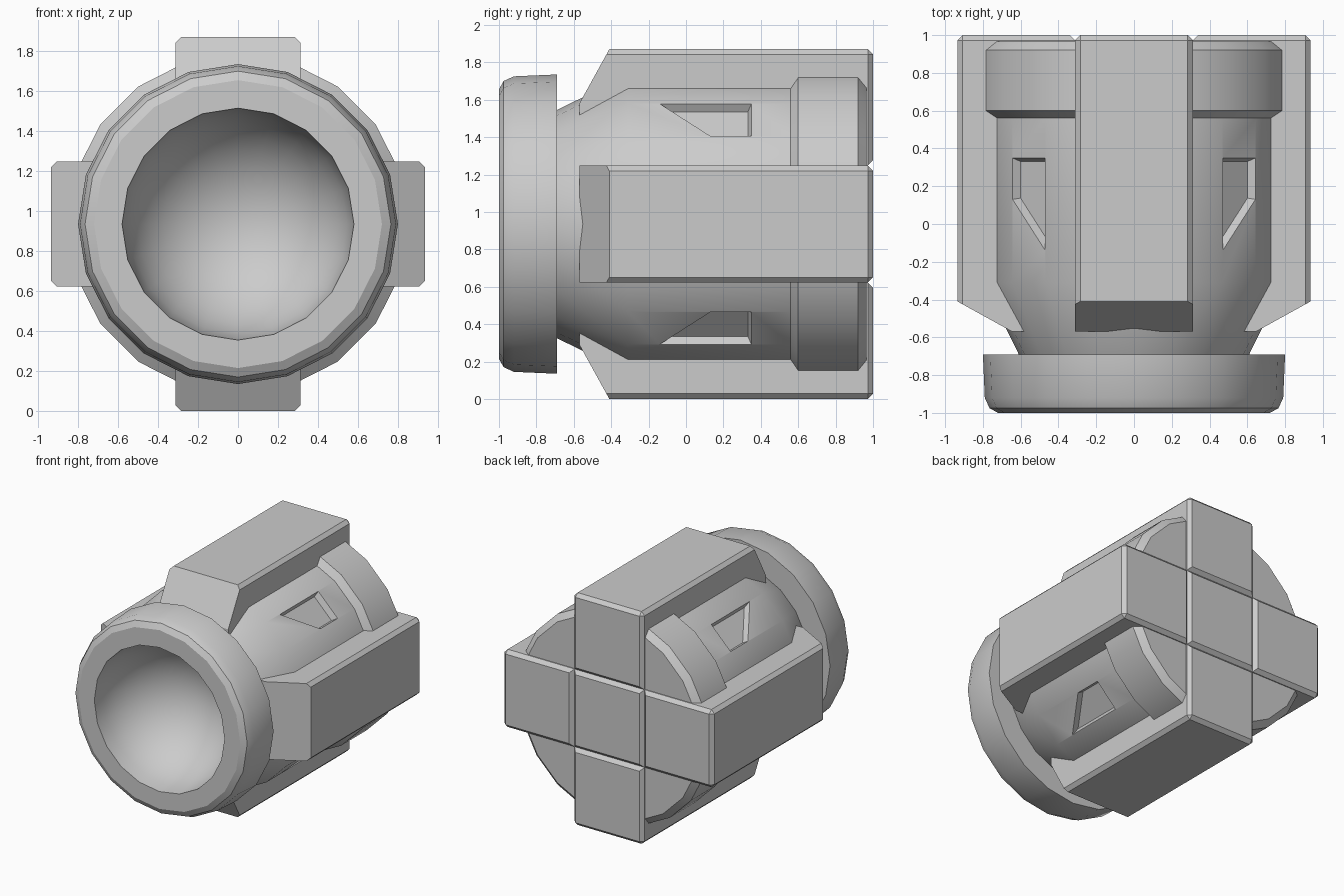
import bpy, bmesh
from math import sin, cos, pi, radians
from mathutils import Matrix, Vector

if "Cube" in bpy.data.objects:
    bpy.data.objects.remove(bpy.data.objects["Cube"])

CZ = 0.935   # height of the long axis
W = 0.3125   # half width of the rails
SIDES = 20


def finish(bm, name):
    bmesh.ops.recalc_face_normals(bm, faces=bm.faces)
    me = bpy.data.meshes.new(name)
    bm.to_mesh(me)
    bm.free()
    ob = bpy.data.objects.new(name, me)
    bpy.context.collection.objects.link(ob)
    return ob


def activate(ob):
    bpy.ops.object.select_all(action='DESELECT')
    ob.select_set(True)
    bpy.context.view_layer.objects.active = ob


def lathe(profile, name):
    # turn (radius, y) points around the long axis
    bm = bmesh.new()
    rings = []
    for r, y in profile:
        n = 1 if r == 0 else SIDES
        rings.append([bm.verts.new((r * sin(2 * pi * i / SIDES), y, CZ + r * cos(2 * pi * i / SIDES)))
                      for i in range(n)])
    for a, b in zip(rings, rings[1:]):
        for i in range(SIDES):
            j = (i + 1) % SIDES
            quad = [a[i % len(a)], a[j % len(a)], b[j % len(b)], b[i % len(b)]]
            bm.faces.new(list(dict.fromkeys(quad)))
    return finish(bm, name)


def prism(loop_a, loop_b, bm):
    va = [bm.verts.new(p) for p in loop_a]
    vb = [bm.verts.new(p) for p in loop_b]
    bm.faces.new(va)
    bm.faces.new(vb)
    n = len(va)
    for i in range(n):
        j = (i + 1) % n
        bm.faces.new((va[i], va[j], vb[j], vb[i]))


# Turned body: concave bowl, front ring, neck, barrel and rear collar
bowl = [(0.58 * sin(radians(a)), -1 + 0.58 * cos(radians(a))) for a in range(0, 90, 10)]
bowl[0] = (0, -0.42)
profile = bowl + [(0.58, -1), (0.72, -1), (0.765, -0.975), (0.79, -0.92), (0.80, -0.69),
                  (0.61, -0.69), (0.797, -0.31), (0.797, 0.56), (0.85, 0.60),
                  (0.85, 0.92), (0.80, 0.965), (0, 0.965)]
body = lathe(profile, "turned_body")

# Four tapered pockets on the diagonal facets
bm = bmesh.new()
outline = [(0.122, -0.14), (0.122, 0.35), (-0.122, 0.35), (-0.122, 0.13)]
mid = Vector((0.0, 0.19))
for sx in (-1, 1):
    for sz in (-1, 1):
        n = Vector((sx, 0, sz)).normalized()
        t = Vector((-sx, 0, sz)).normalized()
        loops = []
        for h, s in ((0.04, 1.1), (-0.045, 0.88)):
            pts = [mid + (Vector(p) - mid) * s for p in outline]
            loops.append([Vector((0, y, CZ)) + n * (0.787 + h) + t * u for u, y in pts])
        prism(loops[0], loops[1], bm)
cutter = finish(bm, "pocket_cutter")
cutter.hide_render = True
mod = body.modifiers.new("pockets", 'BOOLEAN')
mod.operation = 'DIFFERENCE'
mod.solver = 'EXACT'
mod.object = cutter
activate(body)
bpy.ops.object.modifier_apply(modifier=mod.name)
bpy.data.objects.remove(cutter)
activate(body)
bpy.ops.object.shade_smooth_by_angle(angle=radians(29))


def block(points, name, turn=0):
    # side profile (outward, y) widened to a block with chamfered edges
    bm = bmesh.new()
    prism([(-W, y, u) for u, y in points], [(W, y, u) for u, y in points], bm)
    top = max(u for u, y in points)

    def chamfered(e):
        a, b = (v.co for v in e.verts)
        rear = min(a.y, b.y) > 0.99
        outer = min(a.z, b.z) > top - 0.001 and abs(a.y - b.y) > 0.5
        return rear or outer
    bmesh.ops.bevel(bm, geom=[e for e in bm.edges if chamfered(e)], offset=0.028,
                    segments=1, affect='EDGES', profile=0.5)
    bm.transform(Matrix.Translation((0, 0, CZ)) @ Matrix.Rotation(turn, 4, 'Y'))
    return finish(bm, name)


# Four side rails with sloped front ends
rail = [(W, 1), (CZ, 1), (CZ, -0.41), (0.645, -0.57), (0.57, -0.57), (W, 0.3)]
for k, name in enumerate(("top_rail", "right_rail", "bottom_rail", "left_rail")):
    block(rail, name, k * pi / 2)

# Square block in the middle of the rear cross
block([(-W, 1), (W, 1), (W, 0.7), (-W, 0.7)], "rear_centre_block")
